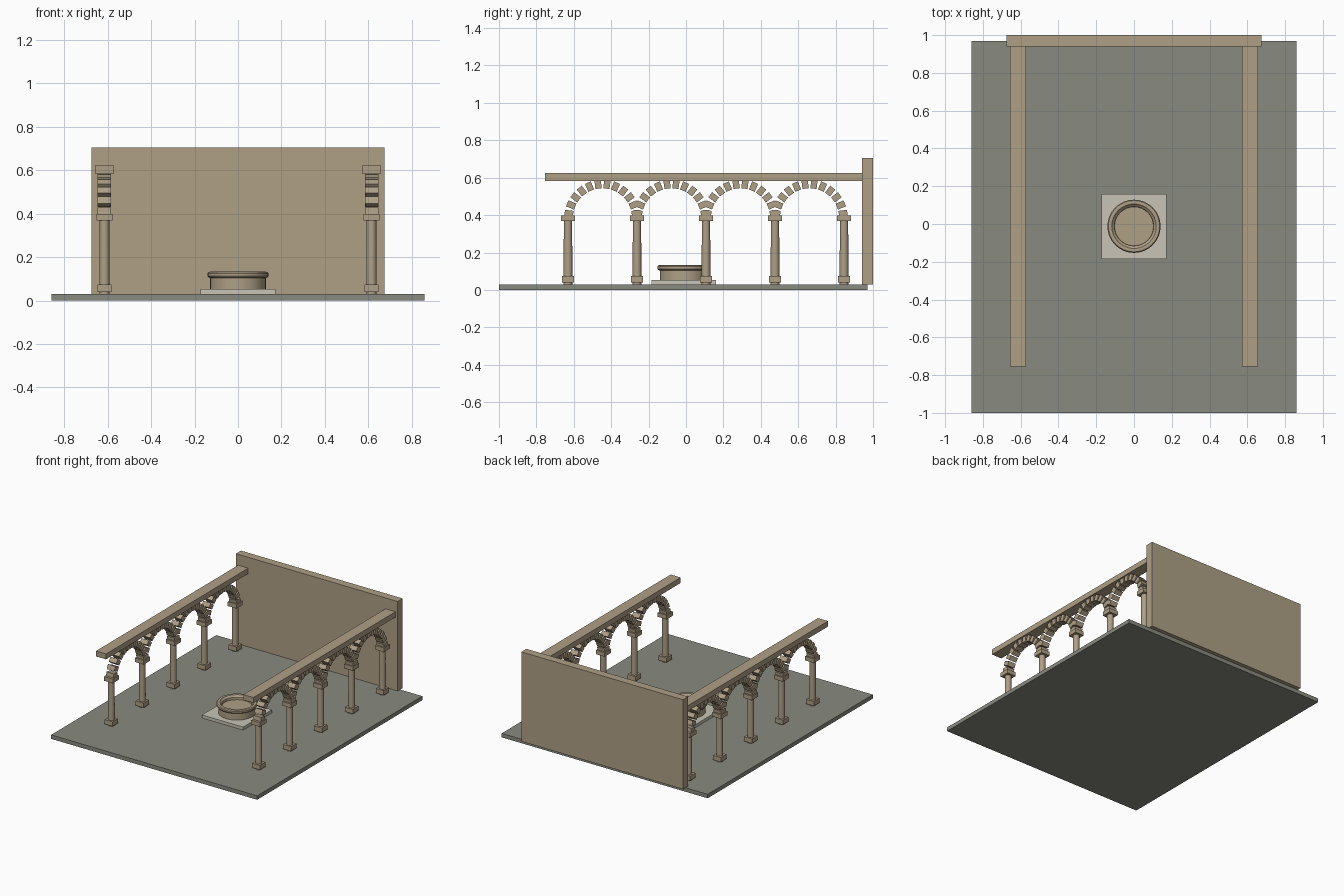
import bpy, bmesh
from math import pi, sin, cos
from mathutils import Matrix, Vector

if "Cube" in bpy.data.objects:
    bpy.data.objects.remove(bpy.data.objects["Cube"])


def material(name, rgb):
    m = bpy.data.materials.new(name)
    m.diffuse_color = (*rgb, 1)
    m.use_nodes = True
    m.node_tree.nodes["Principled BSDF"].inputs["Base Color"].default_value = m.diffuse_color
    return m


TAN = material("sandstone", (0.43, 0.35, 0.24))
GREY = material("paving", (0.25, 0.26, 0.215))
PALE = material("pale_stone", (0.58, 0.55, 0.47))


def finish(name, bm, mat, smooth=False):
    bmesh.ops.recalc_face_normals(bm, faces=bm.faces[:])
    me = bpy.data.meshes.new(name)
    bm.to_mesh(me)
    bm.free()
    me.materials.append(mat)
    ob = bpy.data.objects.new(name, me)
    bpy.context.collection.objects.link(ob)
    if smooth:
        bpy.ops.object.select_all(action='DESELECT')
        ob.select_set(True)
        bpy.context.view_layer.objects.active = ob
        bpy.ops.object.shade_smooth_by_angle(angle=0.6)
    return ob


def add_box(bm, centre, size, tilt=0.0):
    mat = (Matrix.Translation(Vector(centre)) @ Matrix.Rotation(tilt, 4, 'X')
           @ Matrix.Diagonal((*size, 1)))
    bmesh.ops.create_cube(bm, size=1, matrix=mat)


def box(name, lo, hi, mat):
    bm = bmesh.new()
    add_box(bm, [(a + b) / 2 for a, b in zip(lo, hi)], [b - a for a, b in zip(lo, hi)])
    return finish(name, bm, mat)


def lathe(name, profile, centre, mat, steps=32):
    bm = bmesh.new()
    verts = [bm.verts.new((r, 0, z)) for r, z in profile]
    edges = [bm.edges.new(p) for p in zip(verts, verts[1:])]
    bmesh.ops.spin(bm, geom=verts + edges, cent=(0, 0, 0), axis=(0, 0, 1),
                   angle=2 * pi, steps=steps, use_merge=True)
    bmesh.ops.remove_doubles(bm, verts=bm.verts[:], dist=1e-5)
    bmesh.ops.translate(bm, verts=bm.verts[:], vec=centre)
    return finish(name, bm, mat, True)


# Courtyard floor and back wall
box("floor", (-0.86, -1.0, 0), (0.86, 0.97, 0.03), GREY)
box("back_wall", (-0.675, 0.94, 0.03), (0.675, 1.0, 0.706), TAN)

# Two colonnades
FIRST, GAP, COLS = -0.631, 0.369, 5
SPRING, RADIUS, STONES = 0.385, 0.181, 12
for side, s in (("left", -1), ("right", 1)):
    x = s * 0.615
    box(side + "_beam", (x - 0.042, -0.755, 0.583), (x + 0.042, 0.94, 0.624), TAN)

    for i in range(COLS):
        y = FIRST + i * GAP
        tag = f"{side}_column_{i + 1}"
        bm = bmesh.new()
        bmesh.ops.create_cone(bm, cap_ends=True, segments=16, radius1=0.024, radius2=0.022,
                              depth=0.35, matrix=Matrix.Translation((x, y, 0.205)))
        finish(tag + "_shaft", bm, TAN, True)
        box(tag + "_base", (x - 0.033, y - 0.033, 0.04), (x + 0.033, y + 0.033, 0.074), TAN)
        box(tag + "_capital", (x - 0.037, y - 0.037, 0.368), (x + 0.037, y + 0.037, 0.399), TAN)

    # Arches of separate wedge stones
    for i in range(COLS - 1):
        yc = FIRST + (i + 0.5) * GAP
        bm = bmesh.new()
        for k in range(STONES):
            a = (k + 0.5) * pi / STONES
            add_box(bm, (x, yc + RADIUS * cos(a), SPRING + RADIUS * sin(a)),
                    (0.062, 0.046, 0.034), a)
        finish(f"{side}_arch_{i + 1}", bm, TAN)

# Fountain slab and round basin
box("fountain_slab", (-0.172, -0.184, 0.03), (0.172, 0.16, 0.053), PALE)
lathe("fountain_basin",
      [(0, 0.053), (0.128, 0.053), (0.128, 0.104), (0.136, 0.106), (0.141, 0.113),
       (0.141, 0.124), (0.136, 0.131), (0.128, 0.133), (0.118, 0.131), (0.112, 0.124),
       (0.104, 0.118), (0.103, 0.1), (0, 0.1)],
      (0, -0.012, 0), TAN)
